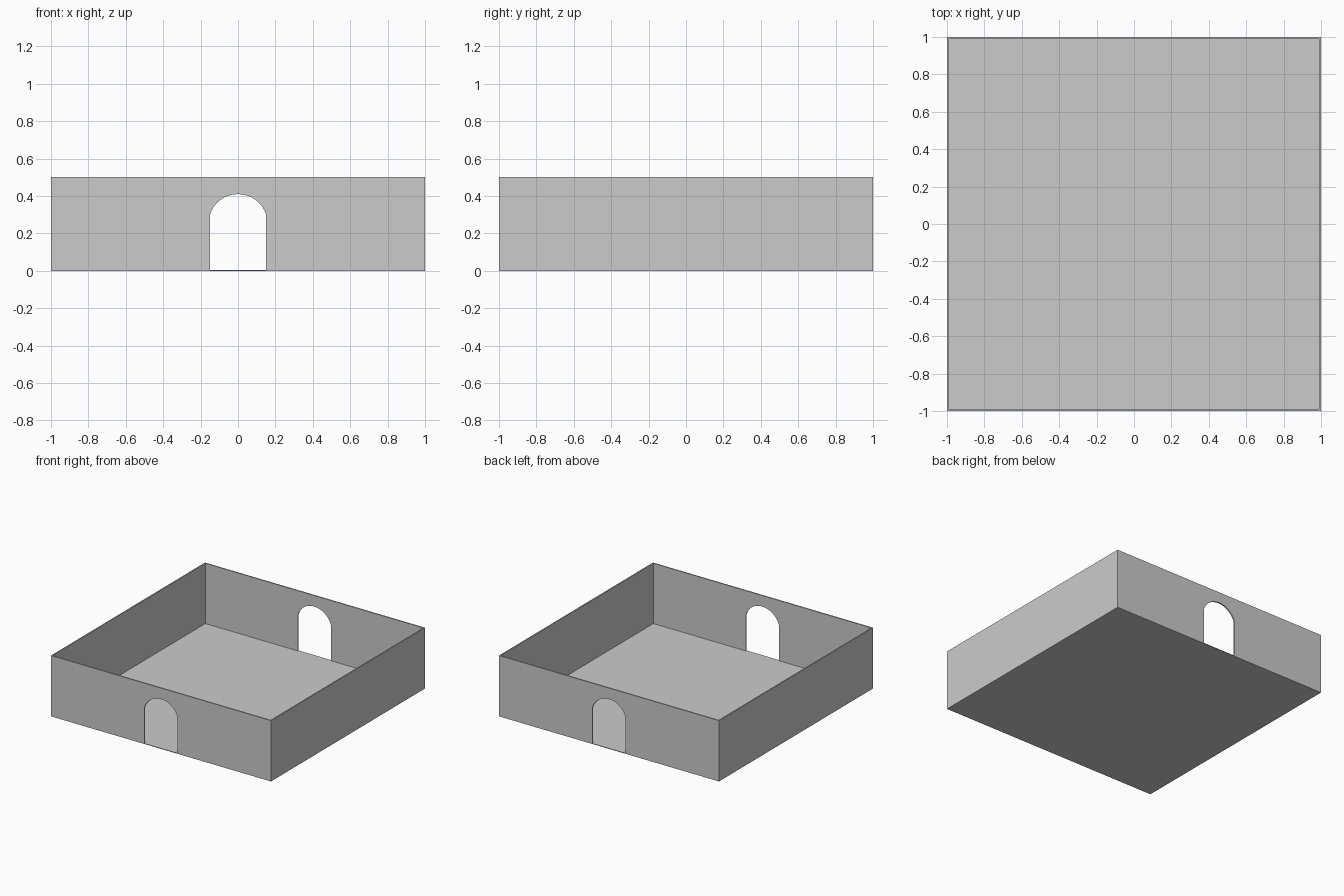
import bpy, bmesh, math
from mathutils import Vector

if "Cube" in bpy.data.objects:
    bpy.data.objects.remove(bpy.data.objects["Cube"])

T = 0.01      # wall thickness
H = 0.5       # wall height
F = 0.005     # floor thickness


def finish(bm, name):
    bmesh.ops.recalc_face_normals(bm, faces=bm.faces)
    mesh = bpy.data.meshes.new(name)
    bm.to_mesh(mesh)
    bm.free()
    obj = bpy.data.objects.new(name, mesh)
    bpy.context.collection.objects.link(obj)
    return obj


def box(name, lo, hi):
    bm = bmesh.new()
    bmesh.ops.create_cube(bm, size=1)
    for v in bm.verts:
        v.co = Vector([(a + b) / 2 + c * (b - a) for a, b, c in zip(lo, hi, v.co)])
    return finish(bm, name)


def arched_wall(name, y):
    # Outline with a doorway whose top is a shallow circular arc
    half, spring, top, n = 0.15, 0.30, 0.41, 16
    rise = top - spring
    r = (half ** 2 + rise ** 2) / (2 * rise)
    sweep = math.asin(half / r)
    arc = []
    for i in range(n + 1):
        a = sweep * (1 - 2 * i / n)
        arc.append((r * math.sin(a), top - r + r * math.cos(a)))
    outline = [(-1, 0), (-1, H), (1, H), (1, 0), (half, 0)] + arc + [(-half, 0)]
    bm = bmesh.new()
    face = bm.faces.new([bm.verts.new((x, y, z)) for x, z in outline])
    ext = bmesh.ops.extrude_face_region(bm, geom=[face])
    verts = [g for g in ext["geom"] if isinstance(g, bmesh.types.BMVert)]
    bmesh.ops.translate(bm, verts=verts, vec=(0, T, 0))
    bmesh.ops.triangulate(bm, faces=[f for f in bm.faces if len(f.verts) > 4])
    return finish(bm, name)


# Floor slab
box("floor", (-1 + T, -1 + T, 0), (1 - T, 1 - T, F))
# Doorway sill strips under the two arches
for name, s in (("front_sill", -1), ("back_sill", 1)):
    ys = sorted((s, s * (1 - T)))
    box(name, (-0.15, ys[0], 0), (0.15, ys[1], F))
# Plain side walls
box("left_wall", (-1, -1 + T, 0), (-1 + T, 1 - T, H))
box("right_wall", (1 - T, -1 + T, 0), (1, 1 - T, H))
# Front and back walls with arched doorways
arched_wall("front_wall", -1)
arched_wall("back_wall", 1 - T)
